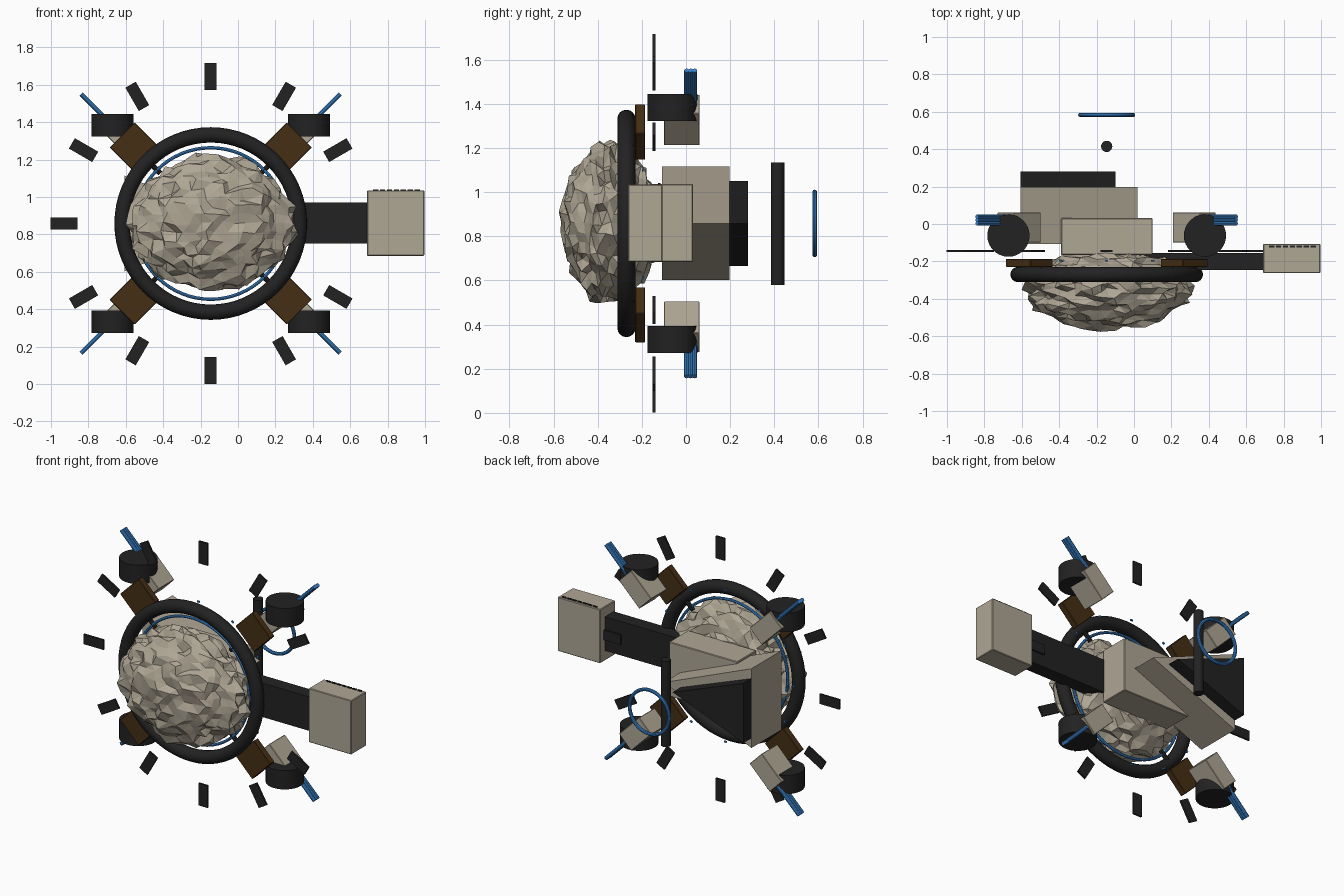
import bpy, bmesh, math, random
from mathutils import Vector, Matrix, noise

if "Cube" in bpy.data.objects:
    bpy.data.objects.remove(bpy.data.objects["Cube"])

random.seed(4)
CX, CZ = -0.146, 0.858          # centre of the ring axis


def mat(name, rgb):
    m = bpy.data.materials.new(name)
    m.diffuse_color = (*rgb, 1)
    m.use_nodes = True
    m.node_tree.nodes["Principled BSDF"].inputs["Base Color"].default_value = m.diffuse_color
    return m


STONE = mat("stone_tan", (0.43, 0.385, 0.30))
DARK = mat("charcoal", (0.016, 0.016, 0.017))
BROWN = mat("dark_brown", (0.06, 0.028, 0.007))
BLUE = mat("bright_blue", (0.045, 0.25, 0.66))


def finish(bm, name, material, smooth=False):
    bmesh.ops.recalc_face_normals(bm, faces=bm.faces)
    me = bpy.data.meshes.new(name)
    bm.to_mesh(me)
    bm.free()
    me.materials.append(material)
    ob = bpy.data.objects.new(name, me)
    bpy.context.collection.objects.link(ob)
    if smooth:
        bpy.context.view_layer.objects.active = ob
        ob.select_set(True)
        bpy.ops.object.shade_smooth_by_angle(angle=math.radians(35))
        ob.select_set(False)
    return ob


def box(name, material, lo, hi, bevel=0.0, matrix=Matrix()):
    lo, hi = Vector(lo), Vector(hi)
    bm = bmesh.new()
    bmesh.ops.create_cube(bm, size=1)
    for v in bm.verts:
        v.co = Vector([(lo[i] + hi[i]) / 2 + v.co[i] * (hi[i] - lo[i]) for i in range(3)])
    if bevel:
        bmesh.ops.bevel(bm, geom=bm.edges[:], offset=bevel, segments=1, affect='EDGES')
    bm.transform(matrix)
    return finish(bm, name, material)


def rod(name, material, a, b, r, sides=24):
    a, b = Vector(a), Vector(b)
    bm = bmesh.new()
    rot = (b - a).to_track_quat('Z', 'Y').to_matrix().to_4x4()
    bmesh.ops.create_cone(bm, cap_ends=True, segments=sides, radius1=r, radius2=r,
                          depth=(b - a).length, matrix=Matrix.Translation((a + b) / 2) @ rot)
    return finish(bm, name, material, True)


def torus(name, material, y, R, r, n=64, m=16):
    bm = bmesh.new()
    rows = []
    for i in range(n):
        t = 2 * math.pi * i / n
        rows.append([])
        for j in range(m):
            p = 2 * math.pi * j / m
            q = R + r * math.cos(p)
            rows[i].append(bm.verts.new((CX + q * math.cos(t), y + r * math.sin(p), CZ + q * math.sin(t))))
    for i in range(n):
        for j in range(m):
            a, b = rows[i], rows[(i + 1) % n]
            k = (j + 1) % m
            bm.faces.new((a[j], b[j], b[k], a[k]))
    return finish(bm, name, material, True)


def prism(name, material, x_apex, x_base, half, y0, y1):
    # triangle in x/z, extruded along y
    bm = bmesh.new()
    tri = [(x_apex, 0), (x_base, half), (x_base, -half)]
    a = [bm.verts.new((x, y0, CZ + z)) for x, z in tri]
    b = [bm.verts.new((x, y1, CZ + z)) for x, z in tri]
    bm.faces.new(a)
    bm.faces.new(b)
    for i in range(3):
        j = (i + 1) % 3
        bm.faces.new((a[i], a[j], b[j], b[i]))
    return finish(bm, name, material)


def polar(r, deg, y):
    t = math.radians(deg)
    return (CX + r * math.cos(t), y, CZ + r * math.sin(t))


def around(deg):
    # local x becomes the outward direction at this angle
    return Matrix.Translation((CX, 0, CZ)) @ Matrix.Rotation(-math.radians(deg), 4, 'Y')


# jagged rock
bm = bmesh.new()
bmesh.ops.create_icosphere(bm, subdivisions=4, radius=1)
for v in bm.verts:
    n = v.co.normalized()
    k = 1 + 0.06 * noise.noise(n * 2.3) + random.uniform(-0.075, 0.075)
    j = Vector([random.uniform(-0.035, 0.035) for _ in range(3)])
    p = n * k + j
    v.co = (CX + 0.005 + p.x * 0.425, -0.345 + p.y * 0.215, CZ + p.z * 0.35)
finish(bm, "rock", STONE)

# rings
torus("main_ring", DARK, -0.27, 0.474, 0.041)
torus("inner_light_ring", BLUE, -0.255, 0.405, 0.009, 64, 8)
torus("rear_hoop", BLUE, 0.583, 0.142, 0.011, 40, 10)

# hull: wedge, dark rear wedge, centre block, mast
prism("hull_wedge", STONE, 0.02, -0.608, 0.257, -0.108, 0.198)
prism("rear_wedge", DARK, -0.10, -0.608, 0.193, 0.198, 0.28)
box("hull_block", STONE, (-0.39, -0.165, 0.683), (0.10, 0.032, 1.037), 0.004)
rod("rear_mast", DARK, (CX, 0.415, 0.58), (CX, 0.415, 1.135), 0.03)

# side arm with pod and vent slots
box("side_arm", DARK, (0.03, -0.245, 0.75), (0.70, -0.155, 0.97))
box("side_pod", STONE, (0.69, -0.262, 0.685), (0.996, -0.106, 1.035), 0.004)
for i in range(7):
    x = 0.722 + i * 0.037
    box("pod_vent", DARK, (x, -0.126, 1.03), (x + 0.028, -0.116, 1.041))

# twelve outer panels and small ring lamps
for i in range(12):
    m = around(30 * i)
    box("outer_panel", DARK, (0.713, -0.151, -0.032), (0.857, -0.139, 0.032), 0, m)
    box("ring_lamp", BLUE, (0.485, -0.2, -0.008), (0.495, -0.192, 0.008), 0, m)

# four diagonal thruster arms
for deg in (45, 135, 225, 315):
    m = around(deg)
    box("mount_plate", BROWN, (0.50, -0.23, -0.094), (0.67, -0.186, 0.094), 0.003, m)
    box("thruster_block", STONE, (0.56, -0.10, -0.062), (0.765, 0.062, 0.062), 0.003, m)
    rod("clamp_pin", DARK, polar(0.38, deg, -0.25), polar(0.50, deg, -0.25), 0.014, 8)
    c = polar(0.743, deg, -0.062)
    rod("thruster_drum", DARK, (c[0], c[1], c[2] - 0.061), (c[0], c[1], c[2] + 0.061), 0.113, 32)
    for y in (0.003, 0.021, 0.039):
        rod("exhaust_rod", BLUE, polar(0.75, deg, y), polar(0.98, deg, y), 0.012, 10)
